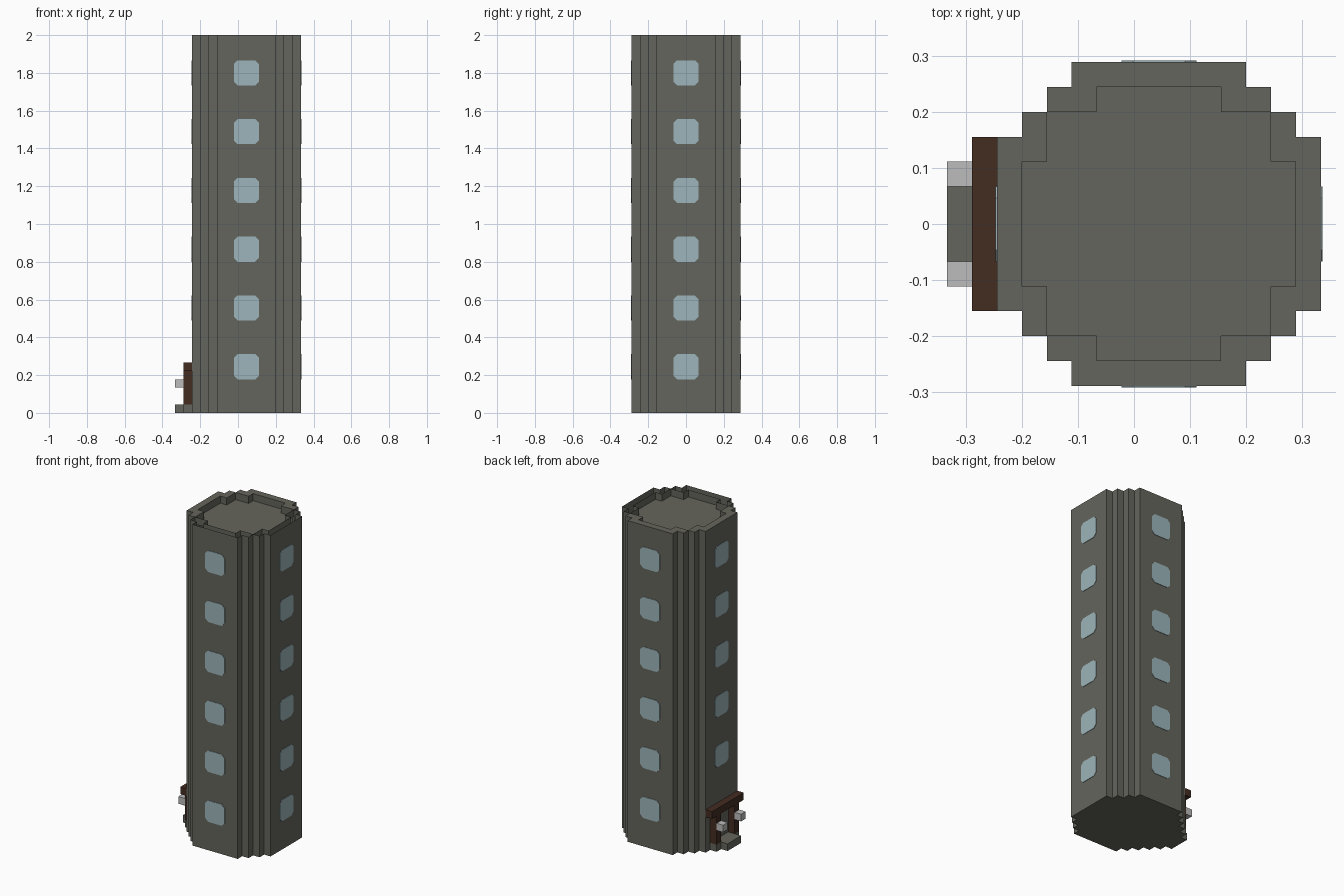
import bpy
import bmesh
import math
from mathutils import Matrix, Vector

cube = bpy.data.objects.get("Cube")
if cube:
    bpy.data.objects.remove(cube, do_unlink=True)

U = 2 / 45            # one building block
CENTRE = Vector((U, 0, 0))
HALF = 6.5            # half width of the tower in blocks


def material(name, colour):
    mat = bpy.data.materials.new(name)
    mat.use_nodes = True
    mat.diffuse_color = (*colour, 1)
    mat.node_tree.nodes["Principled BSDF"].inputs["Base Color"].default_value = (*colour, 1)
    return mat


STONE = material("grey stone", (0.130, 0.130, 0.109))
GLASS = material("pale blue glass", (0.335, 0.460, 0.494))
WOOD = material("dark brown wood", (0.057, 0.026, 0.016))
LAMP = material("light grey lamp", (0.500, 0.505, 0.500))


def finish(name, bm, mat):
    bmesh.ops.recalc_face_normals(bm, faces=bm.faces)
    mesh = bpy.data.meshes.new(name)
    bm.to_mesh(mesh)
    bm.free()
    mesh.materials.append(mat)
    obj = bpy.data.objects.new(name, mesh)
    bpy.context.collection.objects.link(obj)
    return obj


def box(name, x, y, z, mat):
    """Box from block ranges along each axis."""
    bm = bmesh.new()
    bmesh.ops.create_cube(bm, size=U)
    spans = (x, y, z)
    bmesh.ops.scale(bm, vec=[b - a for a, b in spans], verts=bm.verts)
    bmesh.ops.translate(bm, vec=[(a + b) / 2 * U for a, b in spans], verts=bm.verts)
    return finish(name, bm, mat)


def full_outline(quarter):
    """Mirror a quarter outline into a closed loop."""
    right = [(x, -y) for x, y in reversed(quarter)] + quarter
    # quarter runs from the +x side to the +y side
    return right + [(-x, -y) for x, y in right]


def ring(bm, outline, z):
    return [bm.verts.new(CENTRE + Vector((x, y, z)) * U) for x, y in outline]


def edges_of(bm, loop):
    out = []
    for a, b in zip(loop, loop[1:] + loop[:1]):
        out.append(bm.edges.get((a, b)) or bm.edges.new((a, b)))
    return out


def walls(bm, low, high):
    n = len(low)
    for i in range(n):
        j = (i + 1) % n
        bm.faces.new((low[i], low[j], high[j], high[i]))


# Tower: stepped round plan with a sunken roof inside a parapet
outer = full_outline([(6.5, 3.5), (5.5, 3.5), (5.5, 4.5), (4.5, 4.5),
                      (4.5, 5.5), (3.5, 5.5), (3.5, 6.5)])
inner = full_outline([(5.5, 2.5), (4.5, 2.5), (4.5, 4.5), (2.5, 4.5), (2.5, 5.5)])
bm = bmesh.new()
base, rim = ring(bm, outer, 0), ring(bm, outer, 45)
roof, lip = ring(bm, inner, 44), ring(bm, inner, 45)
walls(bm, base, rim)
walls(bm, roof, lip)
bm.faces.new(base)
bm.faces.new(roof)
bmesh.ops.triangle_fill(bm, use_beauty=True, normal=(0, 0, 1),
                        edges=edges_of(bm, rim) + edges_of(bm, lip))
finish("tower", bm, STONE)


# Windows: thin plates with clipped corners, stacked up each flat side
def window(name, angle, level):
    w, c, depth = 1.5, 0.45, 0.06
    corner = [(w, w - c), (w - c, w)]
    outline = (corner + [(-x, y) for x, y in reversed(corner)]
               + [(-x, -y) for x, y in corner] + [(x, -y) for x, y in reversed(corner)])
    bm = bmesh.new()
    back = [bm.verts.new((x * U, -HALF * U, (z + level) * U)) for x, z in outline]
    front = [bm.verts.new(v.co - Vector((0, depth * U, 0))) for v in back]
    walls(bm, back, front)
    bm.faces.new(back)
    bm.faces.new(front)
    bm.transform(Matrix.Translation(CENTRE) @ Matrix.Rotation(angle, 4, "Z"))
    finish(name, bm, GLASS)


for turn, side in enumerate(("front", "left", "back", "right")):
    for floor in range(6):
        if side == "right" and floor == 0:
            continue      # the doorway is here
        window(f"{side}_window_{floor + 1}", turn * math.pi / 2, 5.5 + 7 * floor)

# Doorway on the right side
box("door_sill", (-6.5, -5.5), (-2.5, 2.5), (0, 1), STONE)
box("door_step", (-7.5, -6.5), (-1.5, 1.5), (0, 1), STONE)
box("door_lintel", (-6.5, -5.5), (-3.5, 3.5), (5, 6), WOOD)
for side, y in (("front", -2.5), ("back", 1.5)):
    box(f"{side}_door_post", (-6.5, -5.5), (y, y + 1), (1, 5), WOOD)
    box(f"{side}_door_lamp", (-7.5, -6.5), (y, y + 1), (3, 4), LAMP)
